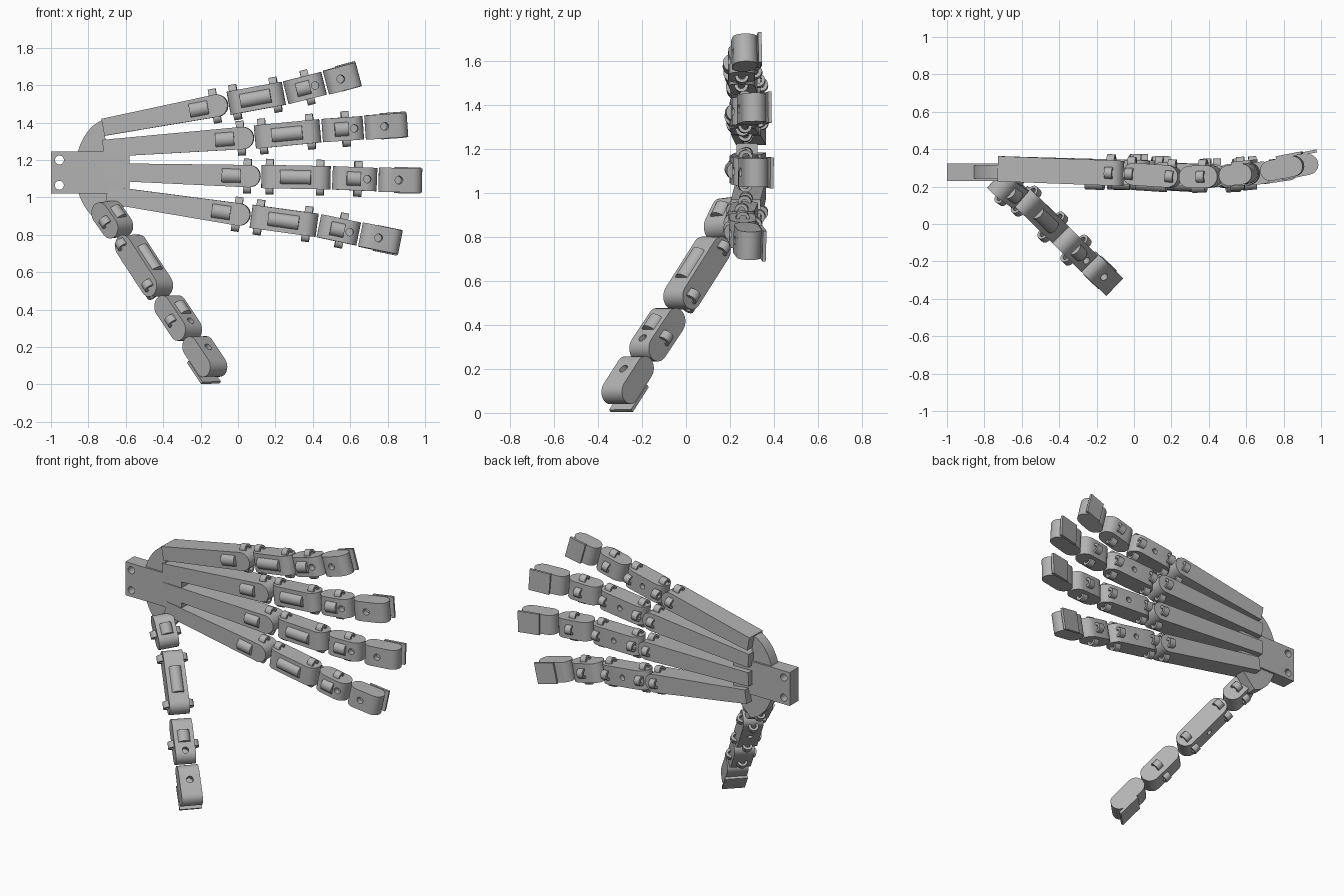
import bpy, bmesh, math
from mathutils import Vector, Matrix

if "Cube" in bpy.data.objects:
    bpy.data.objects.remove(bpy.data.objects["Cube"])

grey = bpy.data.materials.new("plain_grey")
grey.use_nodes = True
grey.diffuse_color = (0.45, 0.45, 0.45, 1)
grey.node_tree.nodes["Principled BSDF"].inputs["Base Color"].default_value = grey.diffuse_color

made = []


def finish(name, bm, matrix=Matrix()):
    bmesh.ops.recalc_face_normals(bm, faces=bm.faces)
    mesh = bpy.data.meshes.new(name)
    bm.to_mesh(mesh)
    bm.free()
    mesh.materials.append(grey)
    obj = bpy.data.objects.new(name, mesh)
    obj.matrix_world = matrix
    bpy.context.collection.objects.link(obj)
    made.append(obj)
    return obj


def prism(bm, outline, depth, upright=False):
    """Extrude a flat outline, centred, along local z (or local y when upright)."""
    def place(p, h):
        return (p[0], h, p[1]) if upright else (p[0], p[1], h)
    lo = [bm.verts.new(place(p, -depth / 2)) for p in outline]
    hi = [bm.verts.new(place(p, depth / 2)) for p in outline]
    bm.faces.new(lo)
    bm.faces.new(hi)
    for i in range(len(lo)):
        j = (i + 1) % len(lo)
        bm.faces.new((lo[i], lo[j], hi[j], hi[i]))


def arc(cx, cy, r, a0, a1, n=12):
    return [(cx + r * math.cos(math.radians(a0 + (a1 - a0) * i / n)),
             cy + r * math.sin(math.radians(a0 + (a1 - a0) * i / n))) for i in range(n + 1)]


def box(bm, centre, size):
    bmesh.ops.create_cube(bm, size=1, matrix=Matrix.Translation(centre) @ Matrix.Diagonal((*size, 1)))


def rod(bm, x, y, z, r, length, axis="Y"):
    turn = Matrix.Rotation(math.pi / 2, 4, axis)
    bmesh.ops.create_cone(bm, cap_ends=True, segments=24, radius1=r, radius2=r, depth=length,
                          matrix=Matrix.Translation((x, y, z)) @ turn)


def tube(bm, x, y, z, length, outer=0.031, inner=0.016, n=20):
    """Hollow tendon guide running along local x."""
    loops = []
    for r, h in ((outer, -1), (outer, 1), (inner, 1), (inner, -1)):
        loops.append([bm.verts.new((x + h * length / 2, y + r * math.cos(2 * math.pi * i / n),
                                    z + r * math.sin(2 * math.pi * i / n))) for i in range(n)])
    for k in range(4):
        a, b = loops[k], loops[(k + 1) % 4]
        for i in range(n):
            j = (i + 1) % n
            bm.faces.new((a[i], a[j], b[j], b[i]))


def drill(obj, name, x, y, z, r, length, matrix=Matrix()):
    bm = bmesh.new()
    rod(bm, x, y, z, r, length, "X")
    cutter = finish(name + "_cutter", bm, matrix)
    cutter.hide_render = True
    cutter.hide_set(True)
    made.remove(cutter)
    mod = obj.modifiers.new(name, "BOOLEAN")
    mod.operation = "DIFFERENCE"
    mod.solver = "EXACT"
    mod.object = cutter


def frame(start, end, side):
    """Local x runs along the bone, y to the back, z to the side."""
    x = (Vector(end) - Vector(start)).normalized()
    z = Vector(side)
    z = (z - x * z.dot(x)).normalized()
    y = z.cross(x)
    m = Matrix((x, y, z)).transposed().to_4x4()
    m.translation = start
    return m, (Vector(end) - Vector(start)).length


def guides(name, spots, barrel, thick, width, m):
    """Side and back tubes, plus a rounded barrel on the inner face."""
    bm = bmesh.new()
    for x in spots:
        for s in (-1, 1):
            tube(bm, x, 0, s * (width / 2 + 0.002), 0.042)
        tube(bm, x, thick / 2 + 0.002, 0, 0.042)
    if barrel:
        rod(bm, barrel[0], -thick / 2 + 0.015, 0, 0.04, barrel[1])
    finish(name, bm, m)


def link(name, kind, start, end, side):
    m, length = frame(start, end, side)
    thick, width = (0.11, 0.13) if kind == "tip" else (0.12, 0.125)
    r = thick / 2
    bm = bmesh.new()
    prism(bm, arc(r, 0, r, 90, 270) + arc(length - r, 0, r, -90, 90), width)
    body = finish(name, bm, m)
    if kind == "proximal":
        drill(body, name + "_back_hole", length / 2, r, 0, 0.018, 0.06, m)
        guides(name + "_guides", (0.12 * length, 0.85 * length), (length / 2, 0.165), thick, width, m)
    elif kind == "middle":
        drill(body, name + "_hole", 0.76 * length, -r, 0, 0.02, 0.08, m)
        guides(name + "_guides", (0.57 * length,), (0.45 * length, 0.075), thick, width, m)
    elif kind == "base":
        guides(name + "_guides", (0.55 * length,), (0.5 * length, 0.07), thick, width, m)
    else:
        drill(body, name + "_hole", 0.42 * length, -r, 0, 0.021, 0.08, m)
        bm = bmesh.new()
        box(bm, (0.72 * length, r + 0.007, 0), (0.6 * length, 0.016, 0.14))
        finish(name + "_back_plate", bm, m)


def metacarpal(name, start, end):
    """Tapered bar with a rounded knuckle."""
    m, length = frame(start, end, (0, 0, 1))
    r, thick = 0.06, 0.135
    bm = bmesh.new()
    prism(bm, [(0, 0.046), (0, -0.046)] + arc(length - r, 0, r, -90, 90), thick, upright=True)
    finish(name, bm, m)
    guides(name + "_guides", (length - 0.07,), (length - 0.155, 0.1), thick, 2 * r, m)


# Wrist block with two bolt holes
bm = bmesh.new()
box(bm, (-0.79, 0.277, 1.133), (0.42, 0.095, 0.225))
wrist = finish("wrist_block", bm)
for i, z in enumerate((1.065, 1.2)):
    drill(wrist, "wrist_hole_%d" % i, -0.955, 0.277, z, 0.024, 0.3)

# Rounded palm plate
bm = bmesh.new()
outline = [(-0.67 + 0.2 * x, 1.14 + 0.285 * z) for x, z in arc(0, 0, 1, 105, 262, 28)]
prism(bm, outline + [(-0.6, 0.96), (-0.58, 1.14), (-0.7, 1.24)], 0.07, upright=True)
finish("palm_plate", bm, Matrix.Translation((0, 0.277, 0)))

# Fingers: root, knuckle, then the joint ends of three links
fingers = {
    "upper_finger": [(-0.72, 0.295, 1.375), (-0.055, 0.27, 1.502), (0.25, 0.25, 1.558),
                     (0.465, 0.255, 1.612), (0.65, 0.275, 1.662)],
    "second_finger": [(-0.72, 0.295, 1.262), (0.085, 0.272, 1.322), (0.445, 0.255, 1.357),
                      (0.675, 0.275, 1.373), (0.91, 0.32, 1.39)],
    "third_finger": [(-0.72, 0.295, 1.137), (0.12, 0.272, 1.112), (0.5, 0.255, 1.105),
                     (0.748, 0.28, 1.095), (0.988, 0.33, 1.09)],
    "lower_finger": [(-0.7, 0.295, 1.015), (0.065, 0.27, 0.9), (0.428, 0.25, 0.85),
                     (0.65, 0.262, 0.803), (0.873, 0.295, 0.757)],
}
for name, pts in fingers.items():
    pts = [Vector(p) for p in pts]
    metacarpal(name + "_metacarpal", pts[0], pts[1])
    for kind, a, b in zip(("proximal", "middle", "tip"), pts[1:], pts[2:]):
        gap = (b - a).normalized() * 0.005
        link(name + "_" + kind, kind, a + gap, b - gap, (0, 0, 1))

# Thumb, splayed forward and down
thumb = [("base", (-0.73, 0.225, 0.965), (-0.615, 0.145, 0.8)),
         ("proximal", (-0.6, 0.145, 0.785), (-0.405, -0.045, 0.485)),
         ("middle", (-0.39, -0.06, 0.46), (-0.25, -0.2, 0.25)),
         ("tip", (-0.24, -0.205, 0.243), (-0.115, -0.325, 0.055))]
for kind, a, b in thumb:
    link("thumb_" + kind, kind, a, b, (1, 1, 0))

# Smooth round parts, keep sharp edges
bpy.ops.object.select_all(action="DESELECT")
for obj in made:
    obj.select_set(True)
bpy.context.view_layer.objects.active = made[0]
bpy.ops.object.shade_smooth_by_angle(angle=math.radians(30))
